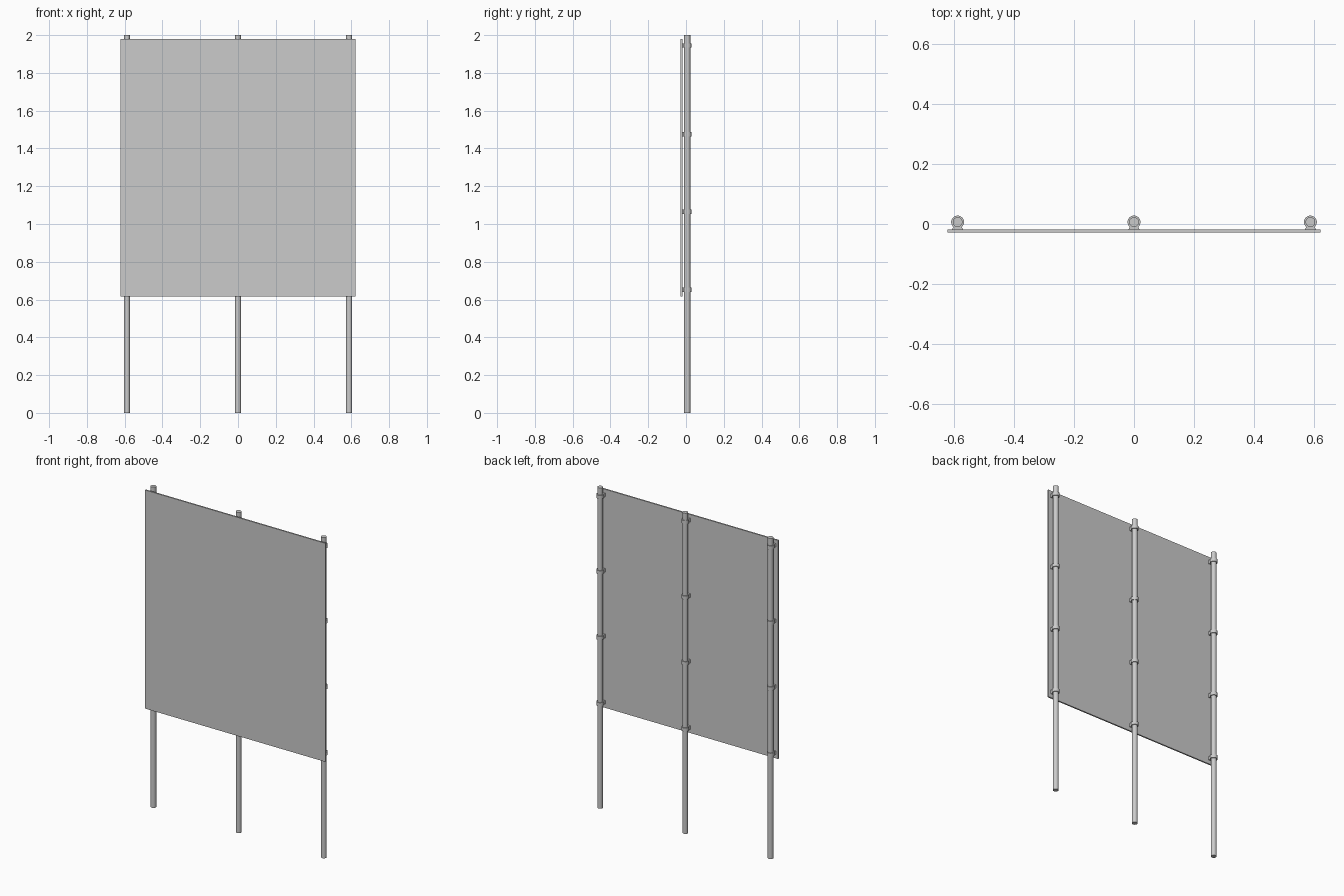
import bpy, bmesh, math

if "Cube" in bpy.data.objects:
    bpy.data.objects.remove(bpy.data.objects["Cube"])

PX = 0.588            # post spacing
PY = 0.0065           # post axis depth
POST_R, CLAMP_R = 0.0162, 0.0215
PANEL_BACK, PANEL_FRONT = -0.019, -0.028
CLAMP_H = 0.022

def new_object(name, bm):
    bmesh.ops.recalc_face_normals(bm, faces=bm.faces)
    mesh = bpy.data.meshes.new(name)
    bm.to_mesh(mesh)
    bm.free()
    ob = bpy.data.objects.new(name, mesh)
    bpy.context.collection.objects.link(ob)
    bpy.context.view_layer.objects.active = ob
    bpy.ops.object.select_all(action='DESELECT')
    ob.select_set(True)
    bpy.ops.object.shade_smooth_by_angle(angle=math.radians(30))
    return ob

def post(name, x):
    bpy.ops.mesh.primitive_cylinder_add(vertices=32, radius=POST_R, depth=2,
                                        location=(x, PY, 1))
    bpy.context.object.name = name
    bpy.ops.object.shade_smooth_by_angle(angle=math.radians(30))

def clamp(name, x, z):
    # collar wraps round the post, with a splayed foot against the panel
    bm = bmesh.new()
    a0 = math.radians(-50)
    outer = [(-0.019, PANEL_BACK), (0.019, PANEL_BACK)]
    n = 28
    for i in range(n + 1):
        a = a0 + math.radians(280) * i / n
        outer.append((CLAMP_R * math.cos(a), PY + CLAMP_R * math.sin(a)))
    face = bm.faces.new([bm.verts.new((x + u, v, z - CLAMP_H / 2)) for u, v in outer])
    ext = bmesh.ops.extrude_face_region(bm, geom=[face])
    top = [g for g in ext['geom'] if isinstance(g, bmesh.types.BMVert)]
    bmesh.ops.translate(bm, verts=top, vec=(0, 0, CLAMP_H))
    new_object(name, bm)

# sign panel
bpy.ops.mesh.primitive_cube_add(size=1, location=(0, (PANEL_BACK + PANEL_FRONT) / 2, 1.298))
panel = bpy.context.object
panel.name = "sign_panel"
panel.scale = (1.244, PANEL_BACK - PANEL_FRONT, 1.363)
bpy.ops.object.transform_apply(location=False, rotation=False, scale=True)

# posts with four clamps each
for side, x in (("left", -PX), ("middle", 0), ("right", PX)):
    post(f"{side}_post", x)
    for i, z in enumerate((0.652, 1.065, 1.475, 1.945)):
        clamp(f"{side}_clamp_{i + 1}", x, z)
